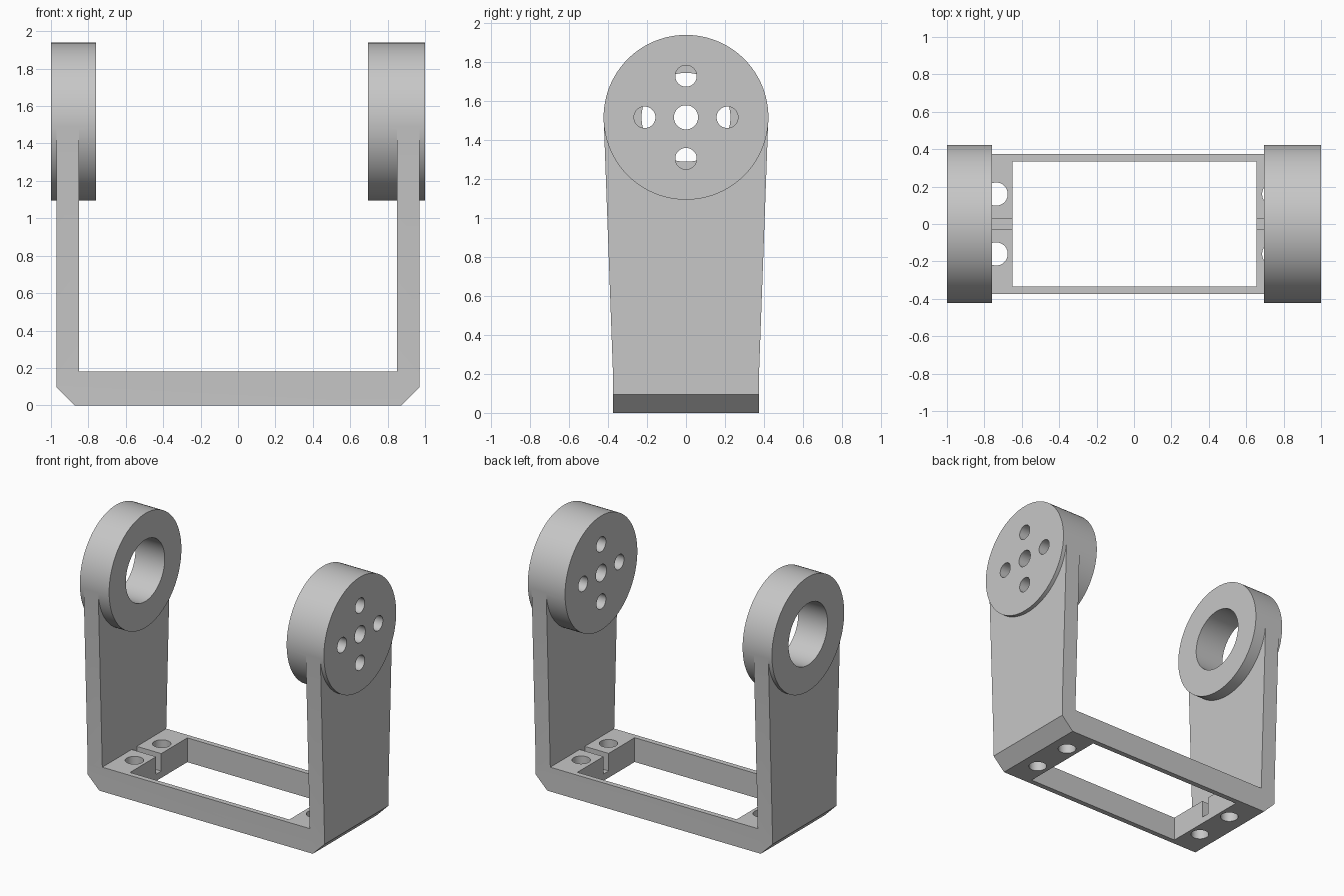
import bpy
import bmesh
from math import pi
from mathutils import Matrix, Vector

if "Cube" in bpy.data.objects:
    bpy.data.objects.remove(bpy.data.objects["Cube"])

grey = bpy.data.materials.new("light grey")
grey.use_nodes = True
colour = (0.57, 0.57, 0.57, 1)
grey.diffuse_color = colour
grey.node_tree.nodes["Principled BSDF"].inputs["Base Color"].default_value = colour

HUB_Z, HUB_R = 1.517, 0.423
HALF_Y, FLOOR, ARM_IN, ARM_OUT = 0.374, 0.18, 0.85, 0.97


def add_object(name, bm):
    bmesh.ops.recalc_face_normals(bm, faces=bm.faces)
    mesh = bpy.data.meshes.new(name)
    bm.to_mesh(mesh)
    bm.free()
    mesh.materials.append(grey)
    obj = bpy.data.objects.new(name, mesh)
    bpy.context.collection.objects.link(obj)
    return obj


def prism(name, outline, offset):
    """Extrude a closed outline of 3D points by an offset."""
    bm = bmesh.new()
    face = bm.faces.new([bm.verts.new(p) for p in outline])
    new = bmesh.ops.extrude_face_region(bm, geom=[face], use_keep_orig=True)["geom"]
    moved = [g for g in new if isinstance(g, bmesh.types.BMVert)]
    bmesh.ops.translate(bm, verts=moved, vec=Vector(offset))
    return add_object(name, bm)


def box(name, x, y, z):
    outline = [(x[0], y[0], z[0]), (x[1], y[0], z[0]), (x[1], y[0], z[1]), (x[0], y[0], z[1])]
    return prism(name, outline, (0, y[1] - y[0], 0))


def cylinder(name, centre, radius, length, axis="X", segments=96):
    bm = bmesh.new()
    turn = Matrix.Rotation(pi / 2, 4, "Y") if axis == "X" else Matrix()
    bmesh.ops.create_cone(bm, cap_ends=True, segments=segments, radius1=radius, radius2=radius,
                          depth=length, matrix=Matrix.Translation(centre) @ turn)
    return add_object(name, bm)


def combine(target, tool, operation):
    tool.hide_render = True
    mod = target.modifiers.new(tool.name, "BOOLEAN")
    mod.operation, mod.object, mod.solver = operation, tool, "EXACT"
    bpy.context.view_layer.objects.active = target
    bpy.ops.object.modifier_apply(modifier=mod.name)
    bpy.data.objects.remove(tool)


# Base bar with chamfered lower corners
side = [(0.875, 0), (ARM_OUT, 0.095), (ARM_OUT, FLOOR), (ARM_IN, FLOOR)]
outline = side + [(-x, z) for x, z in reversed(side)]
bracket = prism("bracket", [(x, -HALF_Y, z) for x, z in outline], (0, 2 * HALF_Y, 0))

# Arms that widen towards the round hubs
for s in (-1, 1):
    profile = [(-HALF_Y, FLOOR), (HALF_Y, FLOOR), (0.422, 1.5), (-0.422, 1.5)]
    arm = prism("arm", [(s * ARM_IN, y, z) for y, z in profile], (s * (ARM_OUT - ARM_IN), 0, 0))
    combine(bracket, arm, "UNION")

# Round hubs, the one on the +x side being thicker
for inner, outer in ((-0.76, -1), (0.695, 1)):
    hub = cylinder("hub", ((inner + outer) / 2, 0, HUB_Z), HUB_R, abs(outer - inner))
    combine(bracket, hub, "UNION")

# Bearing bore and horn screw holes
combine(bracket, cylinder("bearing_bore", (-0.9, 0, HUB_Z), 0.228, 0.6), "DIFFERENCE")
combine(bracket, cylinder("axle_hole", (0.9, 0, HUB_Z), 0.062, 0.6, segments=48), "DIFFERENCE")
for y, z in ((0.212, 0), (-0.212, 0), (0, 0.212), (0, -0.212)):
    hole = cylinder("horn_hole", (0.9, y, HUB_Z + z), 0.055, 0.6, segments=48)
    combine(bracket, hole, "DIFFERENCE")

# Window in the base, with mounting holes and a slot at each end
combine(bracket, box("window", (-0.65, 0.655), (-0.335, 0.335), (-0.1, 0.4)), "DIFFERENCE")
for x, slot in ((-0.737, (-0.85, -0.6)), (0.747, (0.6, 0.85))):
    for y in (-0.16, 0.16):
        hole = cylinder("mount_hole", (x, y, 0.1), 0.062, 0.5, "Z", 48)
        combine(bracket, hole, "DIFFERENCE")
    combine(bracket, box("slot", slot, (-0.03, 0.03), (0.05, 0.3)), "DIFFERENCE")

# Smooth round surfaces, crisp edges
bpy.ops.object.select_all(action="DESELECT")
bracket.select_set(True)
bpy.context.view_layer.objects.active = bracket
bpy.ops.object.shade_smooth_by_angle(angle=0.2)
